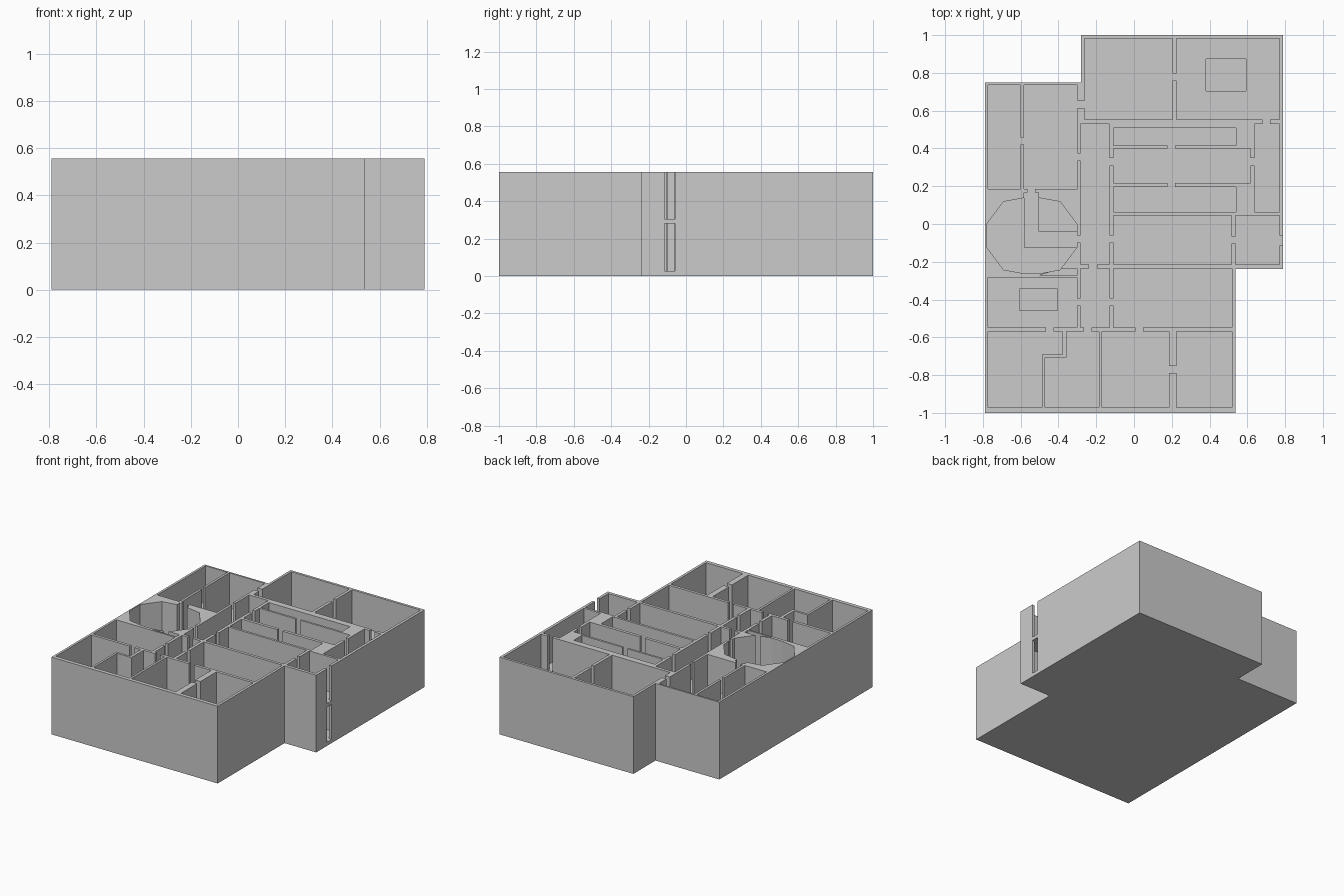
import bpy

HEIGHT = 0.557
STOREYS = [(0.027, 0.28), (0.305, 0.7)]
cutters = []


def prism(name, pts, z0, z1):
    n = len(pts)
    verts = [(x, y, z) for z in (z0, z1) for x, y in pts]
    faces = [tuple(reversed(range(n))), tuple(range(n, 2 * n))]
    faces += [(i, (i + 1) % n, n + (i + 1) % n, n + i) for i in range(n)]
    mesh = bpy.data.meshes.new(name)
    mesh.from_pydata(verts, [], faces)
    obj = bpy.data.objects.new(name, mesh)
    bpy.context.collection.objects.link(obj)
    return obj


def rect(x0, x1, y0, y1):
    return [(x0, y0), (x1, y0), (x1, y1), (x0, y1)]


def cut(pts, z0, z1):
    c = prism("cutter", pts, z0, z1)
    c.hide_render = True
    cutters.append(c)
    m = house.modifiers.new("cut", 'BOOLEAN')
    m.operation, m.solver, m.object = 'DIFFERENCE', 'EXACT', c


def cut_storeys(pts):
    for z0, z1 in STOREYS:
        cut(pts, z0, z1)


# Solid block with two notched corners
house = prism("house", [(-0.79, -1), (0.538, -1), (0.538, -0.237), (0.79, -0.237),
                        (0.79, 1), (-0.28, 1), (-0.28, 0.748), (-0.79, 0.748)], 0, HEIGHT)

# Rectangular rooms: x0, x1, y0, y1
rooms = [
    (-0.773, -0.60, 0.185, 0.735), (-0.583, -0.30, 0.185, 0.735),
    (-0.262, 0.203, 0.553, 0.982), (0.224, 0.77, 0.553, 0.982),
    (-0.282, -0.13, -0.214, 0.53), (-0.282, -0.13, -0.235, -0.547),
    (-0.108, 0.541, 0.415, 0.507), (-0.108, 0.616, 0.217, 0.4),
    (-0.108, 0.541, 0.063, 0.195), (0.637, 0.77, 0.063, 0.53),
    (-0.108, 0.517, -0.214, 0.046), (0.538, 0.77, -0.214, 0.046),
    (-0.108, 0.519, -0.547, -0.235), (-0.773, -0.303, -0.547, -0.284),
    (-0.17, 0.184, -0.972, -0.568), (0.226, 0.519, -0.972, -0.568),
    (-0.583, -0.505, 0.12, 0.166),
]
for x0, x1, y0, y1 in rooms:
    cut_storeys(rect(x0, x1, min(y0, y1), max(y0, y1)))

# Interlocking L-shaped rooms and the wedge beside the round room
cut_storeys([(-0.773, -0.972), (-0.488, -0.972), (-0.488, -0.69), (-0.378, -0.69),
             (-0.378, -0.568), (-0.773, -0.568)])
cut_storeys([(-0.472, -0.972), (-0.186, -0.972), (-0.186, -0.568), (-0.357, -0.568),
             (-0.357, -0.706), (-0.472, -0.706)])
cut_storeys([(-0.5, -0.272), (-0.303, -0.272), (-0.303, -0.235), (-0.38, -0.235)])

# Twelve-sided double-height room
quarter = [(0.24, 0.06), (0.15, 0.18), (0.04, 0.2)]
ring = quarter + [(-x, y) for x, y in reversed(quarter)]
ring += [(-x, -y) for x, y in ring]
cut([(x - 0.541, y - 0.062) for x, y in ring], STOREYS[0][0], 0.7)

# Doorways in walls running along y, then along x (centres)
doors_y = [(-0.592, 0.44), (-0.281, 0.632), (0.213, 0.778), (-0.292, 0.354),
           (-0.119, 0.33), (0.626, 0.33), (-0.119, -0.08), (-0.292, -0.08),
           (0.527, -0.084), (-0.292, -0.413), (-0.119, -0.413), (0.205, -0.77)]
doors_x = [(0.7, 0.541), (0.197, 0.407), (0.197, 0.206), (-0.543, 0.175),
           (-0.217, -0.225), (-0.447, -0.557), (-0.245, -0.557), (0.027, -0.557)]
for x, y in doors_y:
    cut_storeys(rect(x - 0.025, x + 0.025, y - 0.019, y + 0.019))
for x, y in doors_x:
    cut_storeys(rect(x - 0.02, x + 0.02, y - 0.018, y + 0.018))
cut_storeys(rect(0.75, 0.82, -0.115, -0.06))  # outside doors

# Stair openings through the middle floor
cut(rect(0.38, 0.594, 0.703, 0.873), 0.2, 0.35)
cut(rect(-0.607, -0.404, -0.457, -0.343), 0.2, 0.35)

# Bake the cuts and drop the cutters
dg = bpy.context.evaluated_depsgraph_get()
mesh = bpy.data.meshes.new_from_object(house.evaluated_get(dg))
house.modifiers.clear()
house.data = mesh
for c in cutters:
    bpy.data.objects.remove(c)

# L-shaped bridge crossing the double-height room
prism("bridge", [(-0.583, -0.125), (-0.3, -0.125), (-0.3, -0.036), (-0.505, -0.036),
                 (-0.505, 0.15), (-0.583, 0.15)], 0.28, 0.305)
